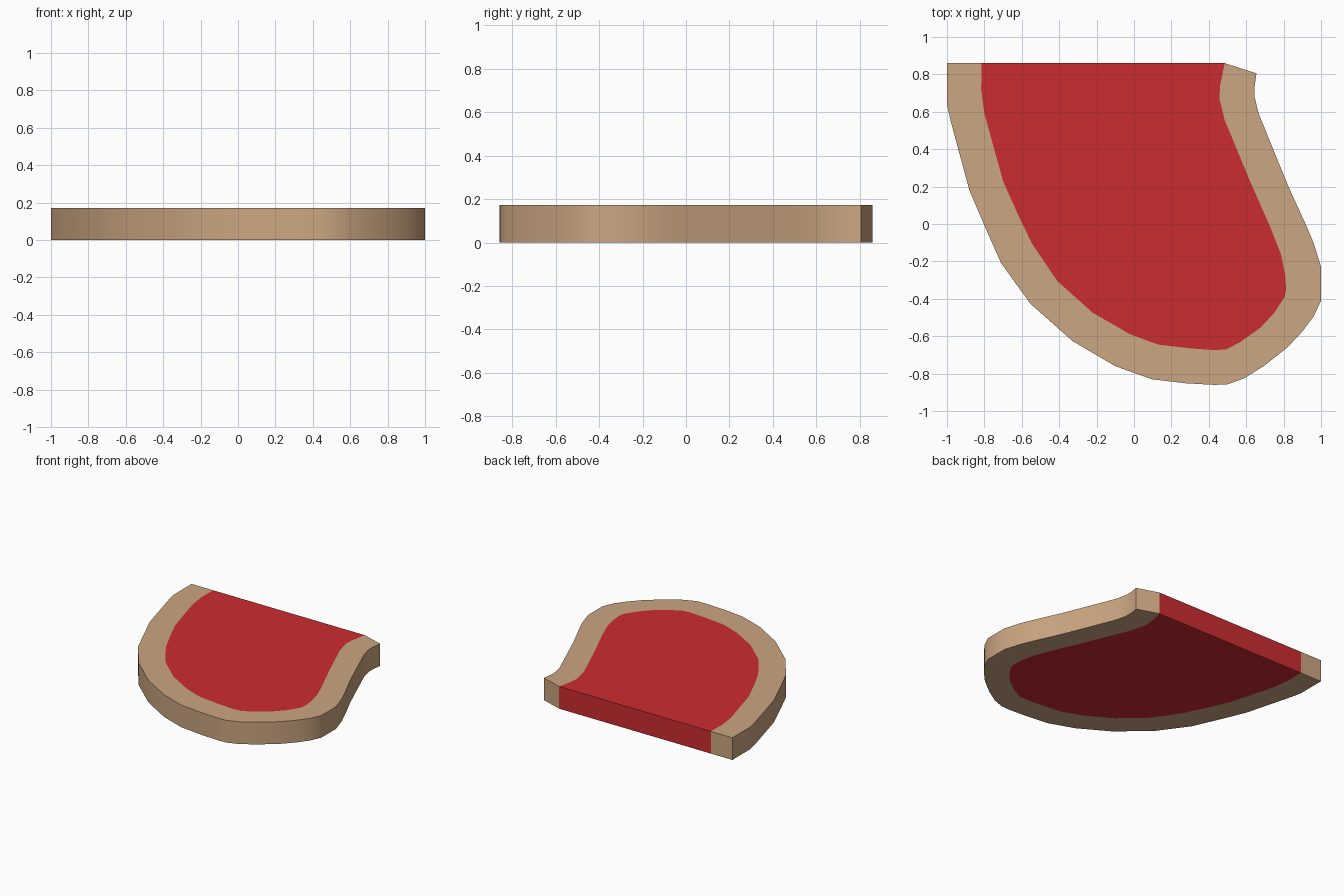
import bpy, bmesh, math

if "Cube" in bpy.data.objects:
    bpy.data.objects.remove(bpy.data.objects["Cube"])

HEIGHT = 0.172

# Outlines seen from above, both run from the back left round the front to the back right
OUTER = [(-1, .86), (-1, .64), (-.98, .55), (-.88, .18), (-.79, -.03), (-.71, -.21),
         (-.555, -.425), (-.33, -.625), (-.10, -.76), (.095, -.83), (.28, -.852),
         (.43, -.86), (.50, -.857), (.59, -.825), (.70, -.755), (.82, -.66), (.90, -.575),
         (.96, -.495), (1, -.41), (1, -.23), (.96, -.10), (.915, .005), (.83, .19),
         (.74, .41), (.665, .595), (.645, .68), (.645, .735), (.655, .805)]
INNER = [(-.815, .86), (-.817, .72), (-.80, .59), (-.70, .23), (-.62, .05), (-.545, -.105),
         (-.41, -.305), (-.22, -.475), (-.02, -.59), (.13, -.645), (.30, -.665),
         (.43, -.674), (.495, -.67), (.57, -.63), (.675, -.555), (.75, -.475),
         (.805, -.39), (.813, -.35), (.808, -.27), (.785, -.16), (.73, -.02),
         (.62, .23), (.485, .555), (.457, .67), (.46, .74), (.485, .86)]


def material(name, color):
    mat = bpy.data.materials.new(name)
    mat.diffuse_color = color
    mat.use_nodes = True
    mat.node_tree.nodes["Principled BSDF"].inputs["Base Color"].default_value = mat.diffuse_color
    return mat


def plate(name, outline, mat):
    """Extrude a flat outline into an upright plate standing on z = 0."""
    bm = bmesh.new()
    face = bm.faces.new([bm.verts.new((x, y, 0)) for x, y in outline])
    result = bmesh.ops.extrude_face_region(bm, geom=[face], use_keep_orig=True)
    top = [g for g in result["geom"] if isinstance(g, bmesh.types.BMVert)]
    bmesh.ops.translate(bm, verts=top, vec=(0, 0, HEIGHT))
    bmesh.ops.recalc_face_normals(bm, faces=bm.faces)
    mesh = bpy.data.meshes.new(name)
    bm.to_mesh(mesh)
    bm.free()
    mesh.materials.append(mat)
    obj = bpy.data.objects.new(name, mesh)
    bpy.context.collection.objects.link(obj)
    bpy.ops.object.select_all(action='DESELECT')
    obj.select_set(True)
    bpy.context.view_layer.objects.active = obj
    bpy.ops.object.shade_smooth_by_angle(angle=math.radians(30))
    return obj


# Tan crust around the open sides
plate("outer_rim", OUTER + INNER[::-1], material("tan", (0.60, 0.38, 0.22, 1)))

# Red filling, flush with the rim and exposed at the flat back
plate("inner_filling", INNER, material("red", (0.60, 0.025, 0.03, 1)))
